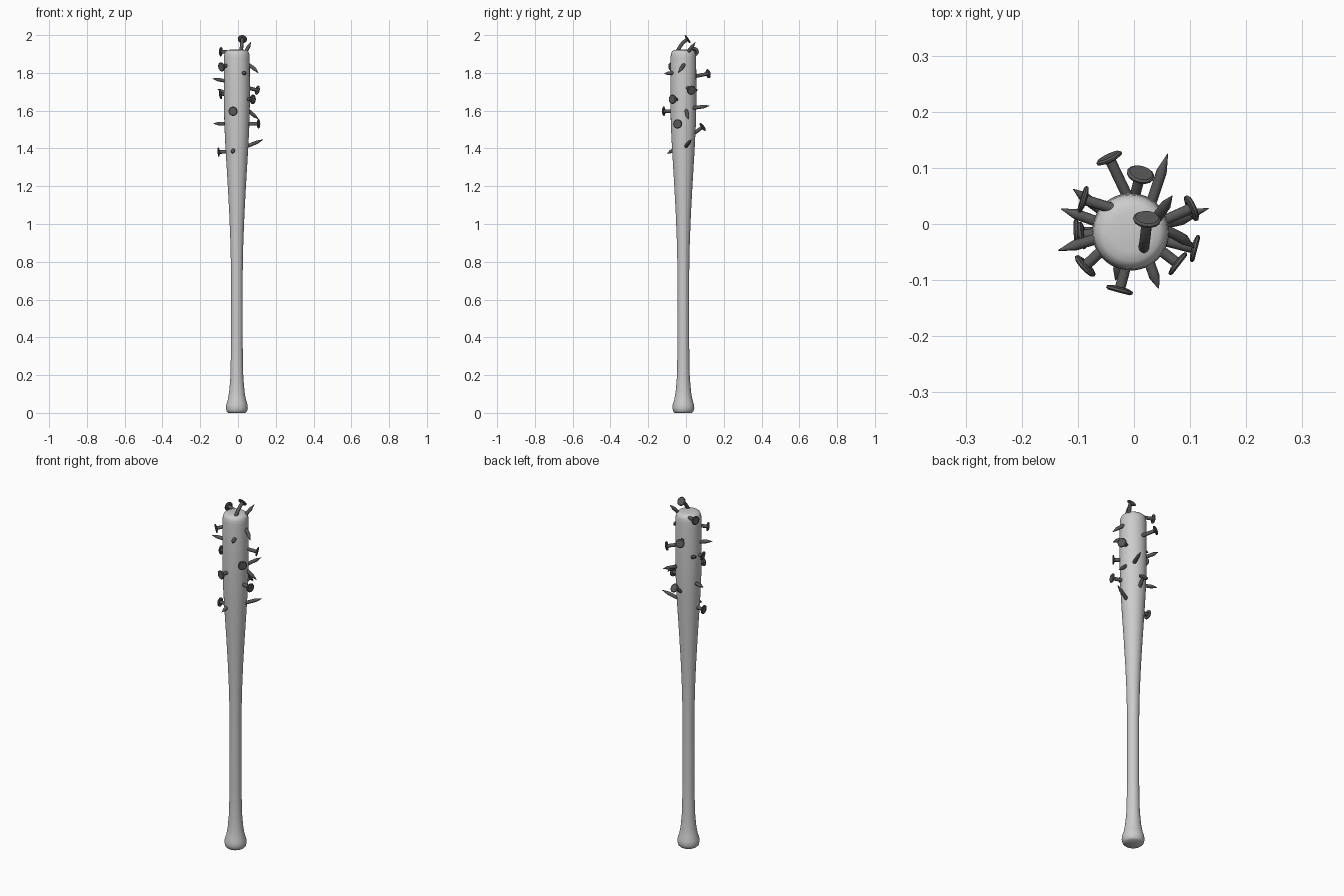
import bpy, bmesh, math
from mathutils import Vector

cube = bpy.data.objects.get("Cube")
if cube:
    bpy.data.objects.remove(cube)

AXIS = Vector((-0.006, -0.014, 0))


def material(name, value):
    mat = bpy.data.materials.new(name)
    mat.use_nodes = True
    colour = (value, value, value, 1)
    mat.diffuse_color = colour
    mat.node_tree.nodes["Principled BSDF"].inputs["Base Color"].default_value = colour
    return mat


pale_grey = material("pale grey wood", 0.6)
dark_grey = material("dark grey iron", 0.1)


def tube(name, rings, sides, mat, angle):
    """Skin circles given as (centre, direction, radius) and cap both ends."""
    bm = bmesh.new()
    loops = []
    for centre, direction, radius in rings:
        turn = Vector((0, 0, 1)).rotation_difference(direction)
        loops.append([])
        for i in range(sides):
            a = math.tau * i / sides
            spoke = Vector((math.cos(a), math.sin(a), 0)) * radius
            loops[-1].append(bm.verts.new(centre + turn @ spoke))
    for low, high in zip(loops, loops[1:]):
        for i in range(sides):
            j = (i + 1) % sides
            bm.faces.new((low[i], low[j], high[j], high[i]))
    bm.faces.new(loops[0][::-1])
    bm.faces.new(loops[-1])
    bmesh.ops.recalc_face_normals(bm, faces=bm.faces)
    mesh = bpy.data.meshes.new(name)
    bm.to_mesh(mesh)
    bm.free()
    mesh.materials.append(mat)
    obj = bpy.data.objects.new(name, mesh)
    bpy.context.collection.objects.link(obj)
    bpy.ops.object.select_all(action="DESELECT")
    obj.select_set(True)
    bpy.context.view_layer.objects.active = obj
    bpy.ops.object.shade_smooth_by_angle(angle=math.radians(angle))
    return obj


# Bat: turned profile of (height, radius)
profile = [(0, 0.046), (0.008, 0.054), (0.025, 0.058), (0.045, 0.056), (0.07, 0.048),
           (0.11, 0.041), (0.19, 0.034), (0.35, 0.031), (0.75, 0.031), (0.9, 0.034),
           (1.05, 0.04), (1.2, 0.048), (1.4, 0.06), (1.52, 0.066), (1.65, 0.069),
           (1.88, 0.068), (1.9, 0.066), (1.913, 0.061), (1.92, 0.052), (1.923, 0.035),
           (1.924, 0.003)]
UP = Vector((0, 0, 1))
tube("bat", [(AXIS + UP * z, UP, r) for z, r in profile], 48, pale_grey, 50)


def nail(name, root, end, headed, bend=(0, 0, 0)):
    """Nail from inside the wood to its exposed end, bowed by the bend vector."""
    root, end = Vector(root), Vector(end)
    root -= (end - root).normalized() * 0.02
    middle = (root + end) / 2 + Vector(bend)

    def point(t):
        return root * (1 - t) ** 2 + middle * 2 * t * (1 - t) + end * t * t

    def along(t):
        return ((middle - root) * (1 - t) + (end - middle) * t).normalized()

    last = 1 if headed else 0.68
    rings = [(point(last * i / 6), along(last * i / 6), 0.0095) for i in range(7)]
    tip = along(1)
    if headed:
        # flat disc with a softened rim
        for lift, radius in ((-0.003, 0.014), (0, 0.024), (0.004, 0.025), (0.007, 0.021)):
            rings.append((end + tip * lift, tip, radius))
    else:
        rings.append((end, tip, 0.0008))
    tube(name, rings, 14, dark_grey, 35)


# Nails driven in, with the heads standing proud
headed_nails = [
    ((0.017, -0.04, 1.91), (0.023, 0.006, 1.977), (0, -0.014, 0.014)),
    ((-0.045, 0.03, 1.91), (-0.088, 0.043, 1.912)),
    ((-0.055, -0.045, 1.84), (-0.085, -0.073, 1.832)),
    ((-0.06, -0.015, 1.69), (-0.09, -0.02, 1.685)),
    ((0.055, 0.007, 1.72), (0.1, 0.027, 1.709)),
    ((0.045, -0.045, 1.66), (0.076, -0.069, 1.66)),
    ((-0.013, -0.07, 1.598), (-0.025, -0.115, 1.597)),
    ((0.055, -0.03, 1.53), (0.106, -0.043, 1.53)),
    ((-0.06, -0.014, 1.382), (-0.1, -0.015, 1.381)),
    ((-0.012, 0.05, 1.782), (-0.043, 0.115, 1.795)),
    ((0, 0.045, 1.482), (0.011, 0.086, 1.512)),
]
for number, spec in enumerate(headed_nails, 1):
    nail(f"headed_nail_{number}", *spec[:2], True, *spec[2:])

# Nails driven through, with the points standing proud
pointed_nails = [
    ((0.04, 0.01, 1.91), (0.068, 0.05, 1.962)),
    ((-0.065, -0.026, 1.757), (-0.135, -0.047, 1.77)),
    ((0.055, -0.014, 1.84), (0.107, -0.042, 1.8), (0.008, 0.006, 0.006)),
    ((0.028, -0.07, 1.8), (0.044, -0.115, 1.796)),
    ((0.05, 0, 1.605), (0.11, 0.013, 1.553)),
    ((-0.065, 0.004, 1.53), (-0.13, 0.027, 1.532)),
    ((0.05, 0, 1.412), (0.133, 0.028, 1.447)),
    ((-0.065, 0.03, 1.69), (-0.108, 0.062, 1.715)),
    ((0.033, 0.045, 1.615), (0.06, 0.125, 1.626)),
    ((-0.022, -0.06, 1.395), (-0.033, -0.1, 1.373)),
]
for number, spec in enumerate(pointed_nails, 1):
    nail(f"pointed_nail_{number}", *spec[:2], False, *spec[2:])
